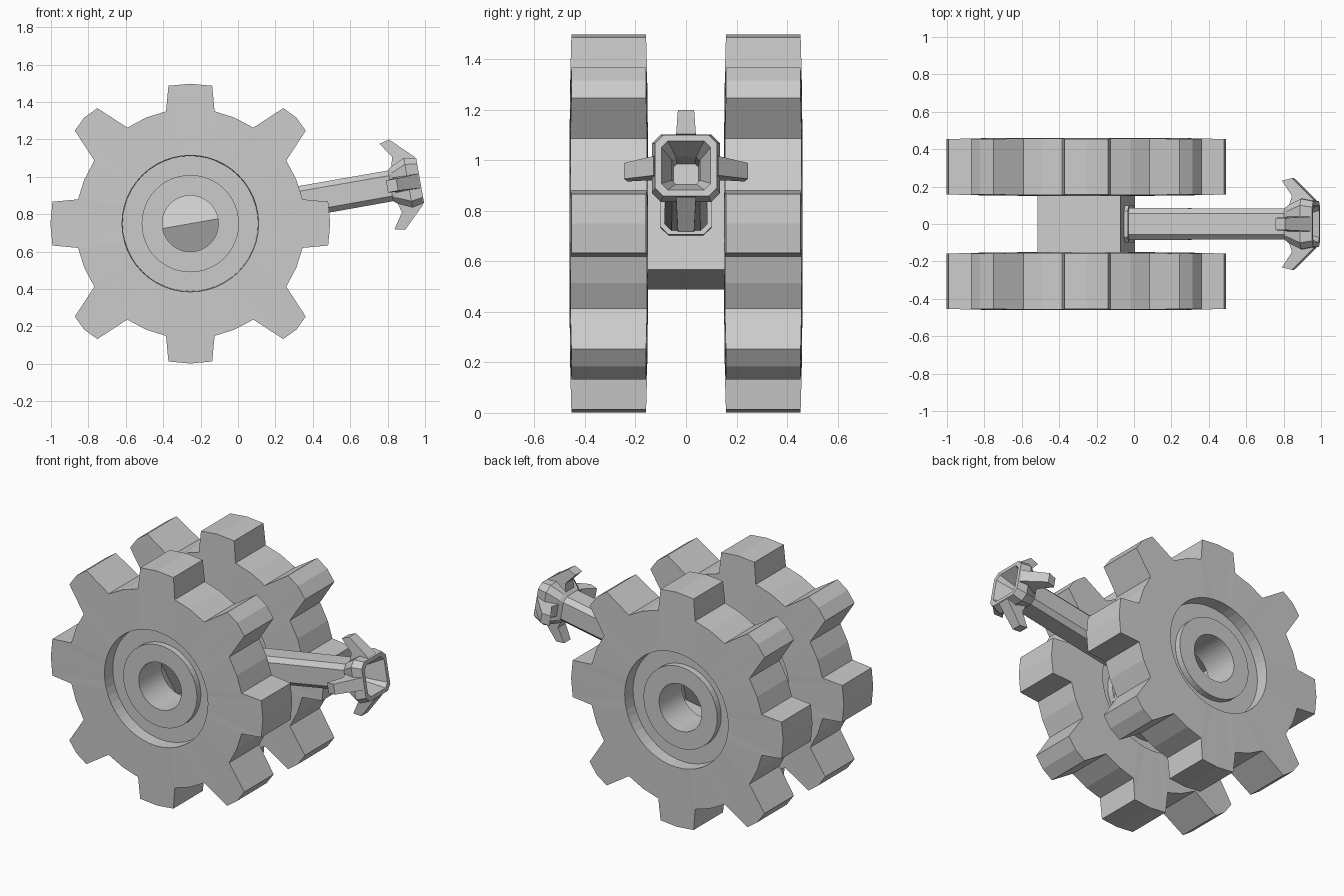
import bpy, bmesh
from math import sin, cos, radians, pi
from mathutils import Matrix

if "Cube" in bpy.data.objects:
    bpy.data.objects.remove(bpy.data.objects["Cube"])

TILT = Matrix.Translation((-0.255, 0, 0.75)) @ Matrix.Rotation(radians(-10), 4, 'Y')
GUN = TILT @ Matrix.Translation((0, 0, 0.013))


def finish(name, bm, matrix=Matrix.Identity(4)):
    bmesh.ops.transform(bm, matrix=matrix, verts=bm.verts)
    bmesh.ops.recalc_face_normals(bm, faces=bm.faces)
    mesh = bpy.data.meshes.new(name)
    bm.to_mesh(mesh)
    bm.free()
    obj = bpy.data.objects.new(name, mesh)
    bpy.context.collection.objects.link(obj)
    return obj


def skin(bm, rings, closed=False, caps=False):
    """Join successive equal-length rings of points with quads."""
    loops = [[bm.verts.new(p) for p in ring] for ring in rings]
    pairs = list(zip(loops, loops[1:]))
    if closed:
        pairs.append((loops[-1], loops[0]))
    for a, b in pairs:
        n = len(a)
        for i in range(n):
            bm.faces.new((a[i], a[(i + 1) % n], b[(i + 1) % n], b[i]))
    if caps:
        bm.faces.new(loops[0])
        bm.faces.new(loops[-1])


def square_ring(u, half, cut):
    """Chamfered square section at distance u along the barrel."""
    a, b = half, half - cut
    pts = [(a, -b), (a, b), (b, a), (-b, a), (-a, b), (-a, -b), (-b, -a), (b, -a)]
    return [(u, y, z) for y, z in pts]


# Toothed wheels: alternating wide and long teeth, recessed hub on both sides
def tooth_outline():
    pts = []
    for k in range(8):
        tip, tip_mid, half, base = ((0.737, 0.748, 0.117, 12.2) if k % 2 == 0
                                    else (0.788, 0.802, 0.085, 11.7))
        local = []
        r0 = 0.614
        bx, by = r0 * cos(radians(base)), r0 * sin(radians(base))
        local += [(bx, -by, 0.152), (tip, -half, 0.148), (tip_mid, 0, 0.148),
                  (tip, half, 0.148), (bx, by, 0.152),
                  (r0 * cos(pi / 8), r0 * sin(pi / 8), 0.152)]
        c, s = cos(k * pi / 4), sin(k * pi / 4)
        pts += [(x * c - y * s, x * s + y * c, t) for x, y, t in local]
    return pts


def wheel(name, y):
    outline = tooth_outline()

    def circle(r, h):
        return [(r * cos(radians(7.5 * i - 15)), h, r * sin(radians(7.5 * i - 15)))
                for i in range(48)]
    profile = [(0.365, 0.155), (0.362, 0.075), (0.26, 0.075), (0.26, 0.115), (0.15, 0.115)]
    rings = [[(px, -t, pz) for px, pz, t in outline]]
    rings += [circle(r, -h) for r, h in profile]
    rings += [circle(r, h) for r, h in reversed(profile)]
    rings += [[(px, t, pz) for px, pz, t in outline]]
    bm = bmesh.new()
    skin(bm, rings, closed=True)
    finish(name, bm, Matrix.Translation((-0.255, y, 0.75)))


wheel("front_wheel", -0.306)
wheel("back_wheel", 0.306)

# Tilted body block between the wheels, open at the sides behind the hubs
bm = bmesh.new()
s = 0.225
skin(bm, [[(x, y, z) for x, z in ((-s, -s), (s, -s), (s, s), (-s, s))]
          for y in (-0.2, 0.2)])
finish("body_block", bm, TILT)

# Ridged core seen through the wheel bores
bm = bmesh.new()
skin(bm, [[(x, 0.1, 0), (x, 0, 0.22), (x, -0.1, 0), (x, 0, -0.22)]
          for x in (-0.22, 0.22)], caps=True)
finish("ridged_core", bm, TILT)

# Collar and barrel
bm = bmesh.new()
skin(bm, [square_ring(0.2, 0.1, 0.03), square_ring(0.245, 0.1, 0.03)], caps=True)
finish("barrel_collar", bm, GUN)

bm = bmesh.new()
skin(bm, [square_ring(0.2, 0.085, 0.028), square_ring(1.12, 0.083, 0.028)])
finish("barrel", bm, GUN)

# Flared muzzle with a funnel-shaped opening
bm = bmesh.new()
sections = [(1.09, 0.085, 0.028), (1.11, 0.1, 0.032), (1.185, 0.135, 0.035),
            (1.25, 0.122, 0.032), (1.25, 0.098, 0.026), (1.14, 0.055, 0.015),
            (1.0, 0.05, 0.014)]
skin(bm, [square_ring(*sec) for sec in sections])
bm.verts.ensure_lookup_table()
bm.faces.new(bm.verts[-8:])
finish("muzzle", bm, GUN)

# Four swept-back fins around the muzzle
fin_profile = [(1.105, 0.08), (1.125, 0.15), (1.07, 0.232), (1.125, 0.245), (1.245, 0.128),
               (1.2, 0.108)]
for k, side in enumerate(("top", "left", "bottom", "right")):
    bm = bmesh.new()
    skin(bm, [[(u, sgn * (0.042 - 0.06 * (w - 0.08)), w) for u, w in fin_profile]
              for sgn in (-1, 1)], caps=True)
    finish(side + "_fin", bm, GUN @ Matrix.Rotation(k * pi / 2, 4, 'X'))
